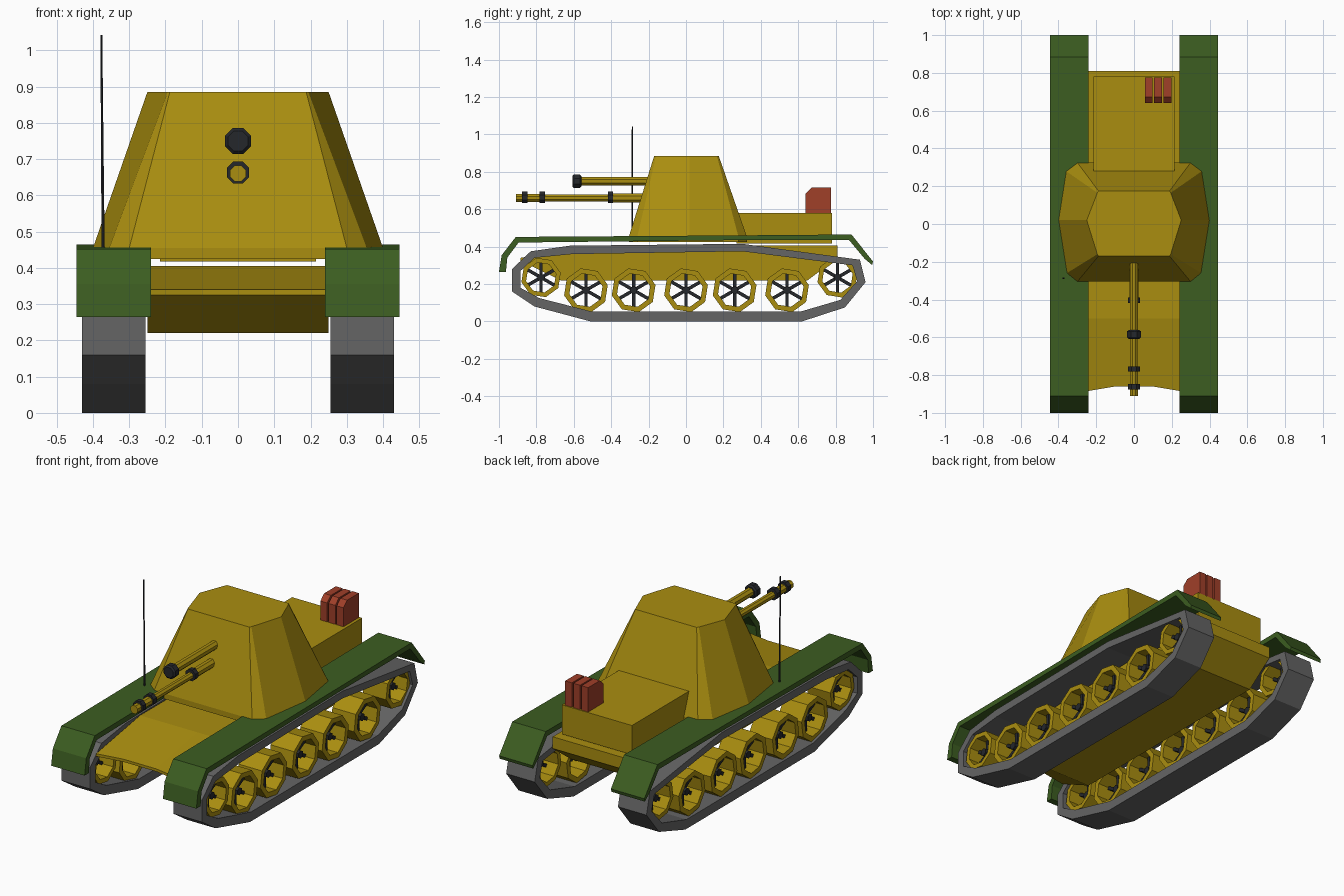
import bpy, bmesh
from math import sin, cos, pi

if "Cube" in bpy.data.objects:
    bpy.data.objects.remove(bpy.data.objects["Cube"])


def material(name, rgb):
    m = bpy.data.materials.new(name)
    m.diffuse_color = (*rgb, 1)
    m.use_nodes = True
    m.node_tree.nodes["Principled BSDF"].inputs["Base Color"].default_value = m.diffuse_color
    return m


OCHRE = material("ochre_paint", (0.40, 0.27, 0.005))
GREEN = material("green_paint", (0.045, 0.11, 0.015))
GREY = material("track_grey", (0.13, 0.13, 0.13))
BLACK = material("dark_metal", (0.018, 0.02, 0.024))
RED = material("red_paint", (0.35, 0.05, 0.022))


def loft(name, loops, mat, closed=False, mirror=False):
    """Bridge equal-length point loops; cap the ends, or join last to first."""
    bm = bmesh.new()
    rows = [[bm.verts.new(p) for p in loop] for loop in loops]
    n = len(rows[0])
    pairs = list(zip(rows, rows[1:])) + ([(rows[-1], rows[0])] if closed else [])
    for a, b in pairs:
        for i in range(n):
            j = (i + 1) % n
            bm.faces.new((a[i], a[j], b[j], b[i]))
    if not closed:
        bm.faces.new(rows[0])
        bm.faces.new(rows[-1])
    bmesh.ops.recalc_face_normals(bm, faces=bm.faces)
    me = bpy.data.meshes.new(name)
    bm.to_mesh(me)
    bm.free()
    ob = bpy.data.objects.new(name, me)
    bpy.context.collection.objects.link(ob)
    me.materials.append(mat)
    if mirror:
        ob.modifiers.new("mirror", 'MIRROR').use_mirror_merge = False
    return ob


def at_x(x, profile):
    return [(x, y, z) for y, z in profile]


def prism(name, profile, x0, x1, mat, mirror=False):
    return loft(name, [at_x(x0, profile), at_x(x1, profile)], mat, mirror=mirror)


def circle(y, z, r, n=8, turn=0.5):
    return [(y + r * cos(2 * pi * (i + turn) / n), z + r * sin(2 * pi * (i + turn) / n))
            for i in range(n)]


def ring(name, outer, inner, x0, x1, mat):
    return loft(name, [at_x(x0, outer), at_x(x1, outer), at_x(x1, inner), at_x(x0, inner)],
                mat, closed=True, mirror=True)


def rod(name, z, stations, mat, n=8):
    """Round bar along y; stations are (y, radius)."""
    return loft(name, [[(a, y, z + b) for a, b in circle(0, 0, r, n)] for y, r in stations], mat)


# Hull, with a slightly hollow nose
def hull_section(x, nose):
    return at_x(x, [(nose, 0.325), (nose, 0.34), (-0.5, 0.405), (0.81, 0.405),
                    (0.81, 0.34), (0.65, 0.22), (-0.67, 0.22)])


loft("hull", [hull_section(-0.25, -0.885), hull_section(-0.1, -0.86),
              hull_section(0.1, -0.86), hull_section(0.25, -0.885)], OCHRE)

# Engine deck box
prism("engine_deck", [(0.27, 0.418), (0.27, 0.58), (0.78, 0.58), (0.78, 0.418)],
      -0.215, 0.215, OCHRE)


# Tapered turret
def both_sides(half, z):
    return [(x, y, z) for x, y in half] + [(-x, y, z) for x, y in reversed(half)]


base = [(0.30, -0.305), (0.355, -0.26), (0.40, 0.02), (0.36, 0.28), (0.30, 0.325)]
roof = [(0.188, -0.17), (0.194, -0.16), (0.25, 0.02), (0.194, 0.165), (0.188, 0.175)]
loft("turret", [both_sides(base, 0.425), both_sides(base, 0.455), both_sides(roof, 0.885)], OCHRE)

# Two guns with dark collars
rod("upper_gun", 0.75, [(-0.6, 0.024), (-0.19, 0.024)], OCHRE)
rod("upper_gun_muzzle", 0.75, [(-0.608, 0.03), (-0.6, 0.039), (-0.568, 0.039), (-0.56, 0.03)], BLACK)
rod("lower_gun", 0.66, [(-0.91, 0.024), (-0.78, 0.024), (-0.76, 0.019), (-0.42, 0.019),
                        (-0.40, 0.025), (-0.2, 0.025)], OCHRE)
for i, y in enumerate((-0.862, -0.768, -0.404)):
    rod(f"lower_gun_collar_{i + 1}", 0.663, [(y - 0.014, 0.033), (y + 0.014, 0.033)], BLACK)

# Fenders
fender = [(-1.0, 0.265), (-0.985, 0.355), (-0.91, 0.452), (0.28, 0.46), (0.885, 0.465),
          (1.0, 0.32), (0.995, 0.302), (0.955, 0.335), (0.872, 0.435), (0.28, 0.435),
          (-0.895, 0.422), (-0.955, 0.342), (-0.963, 0.265)]
prism("fender", fender, 0.24, 0.445, GREEN, mirror=True)

# Track belts
outer = [(-0.51, 0), (0.62, 0), (0.85, 0.075), (0.96, 0.21), (0.93, 0.33), (0.30, 0.415),
         (-0.62, 0.405), (-0.83, 0.375), (-0.93, 0.28), (-0.93, 0.16), (-0.81, 0.08)]
inner = [(-0.50, 0.052), (0.61, 0.052), (0.825, 0.115), (0.915, 0.215), (0.89, 0.30), (0.30, 0.375),
         (-0.61, 0.36), (-0.81, 0.34), (-0.885, 0.27), (-0.885, 0.18), (-0.785, 0.125)]
ring("track", outer, inner, 0.255, 0.43, GREY)

# Open wheels: rim, hub and six spokes
wheels = [(-0.775, 0.235, 0.108)] + [(y, 0.167, 0.12) for y in (-0.535, -0.28, 0, 0.26, 0.54)]
wheels.append((0.81, 0.235, 0.11))
for k, (y, z, r) in enumerate(wheels, 1):
    ring(f"wheel_rim_{k}", circle(y, z, r, turn=0.3), circle(y, z, r * 0.76, turn=0.3),
         0.272, 0.415, OCHRE)
    prism(f"wheel_hub_{k}", circle(y, z, 0.022, 6), 0.32, 0.385, BLACK, mirror=True)
    for j in range(3):
        a = pi / 6 + j * pi / 3
        c, s, w, h = cos(a), sin(a), 0.009, r * 0.76
        bar = [(y + u * h * c - v * w * s, z + u * h * s + v * w * c)
               for u, v in ((-1, -1), (1, -1), (1, 1), (-1, 1))]
        prism(f"wheel_spoke_{k}_{j + 1}", bar, 0.335, 0.36, BLACK, mirror=True)

# Fuel cans
can = [(0.64, 0.58), (0.64, 0.685), (0.672, 0.715), (0.775, 0.715), (0.775, 0.58)]
for i in range(3):
    x = 0.057 + 0.05 * i
    prism(f"fuel_can_{i + 1}", can, x, x + 0.041, RED)

# Antenna, leaning slightly
loft("antenna", [[(x + a, -0.287 + b, z) for a, b in circle(0, 0, r, 6)]
                 for x, z, r in ((-0.372, 0.45, 0.005), (-0.377, 1.042, 0.003))], BLACK)
